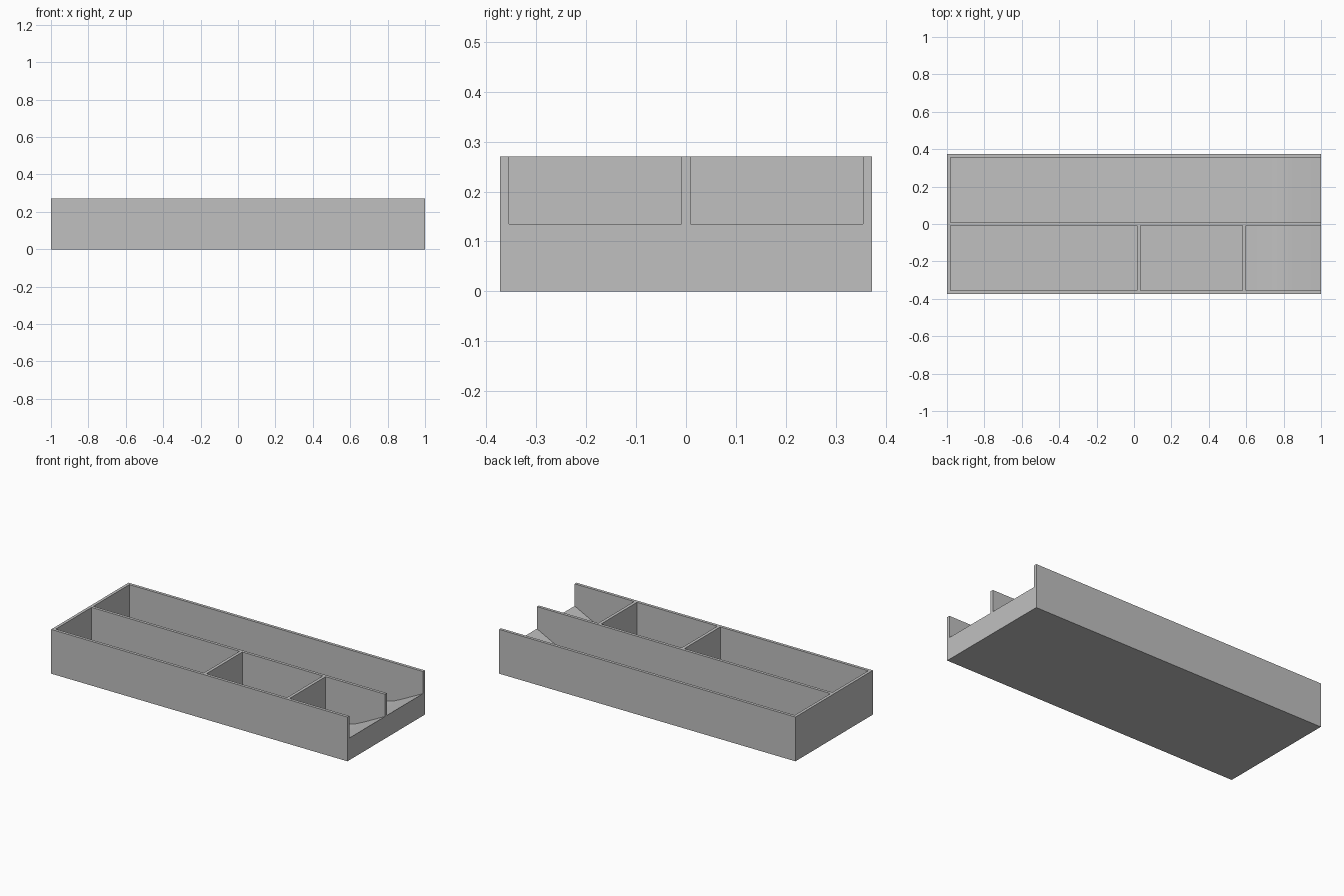
import bpy
import bmesh

if "Cube" in bpy.data.objects:
    bpy.data.objects.remove(bpy.data.objects["Cube"])

LENGTH, HALF_Y, HEIGHT = 2.0, 0.373, 0.27
FLOOR, LIP = 0.018, 0.135

grey = bpy.data.materials.new("grey")
grey.diffuse_color = (0.53, 0.53, 0.53, 1)
grey.use_nodes = True
grey.node_tree.nodes["Principled BSDF"].inputs["Base Color"].default_value = grey.diffuse_color


def prism(name, profile, y0, y1):
    """Extrude an (x, z) profile from y0 to y1."""
    bm = bmesh.new()
    face = bm.faces.new([bm.verts.new((x, y0, z)) for x, z in profile])
    out = bmesh.ops.extrude_face_region(bm, geom=[face])
    verts = [g for g in out["geom"] if isinstance(g, bmesh.types.BMVert)]
    bmesh.ops.translate(bm, verts=verts, vec=(0, y1 - y0, 0))
    bmesh.ops.recalc_face_normals(bm, faces=bm.faces)
    mesh = bpy.data.meshes.new(name)
    bm.to_mesh(mesh)
    bm.free()
    mesh.materials.append(grey)
    obj = bpy.data.objects.new(name, mesh)
    bpy.context.collection.objects.link(obj)
    return obj


def box_profile(x0, x1):
    return [(x0, FLOOR), (x1, FLOOR), (x1, 0.4), (x0, 0.4)]


def ramp_profile(x0):
    # floor that sweeps up to the lip at the open end
    return [(x0, FLOOR), (0.73, FLOOR), (0.80, 0.036), (0.86, 0.064),
            (1.0, LIP), (1.1, LIP), (1.1, 0.4), (x0, 0.4)]


# Solid tray block
tray = prism("tray", [(-1, 0), (1, 0), (1, HEIGHT), (-1, HEIGHT)], -HALF_Y, HALF_Y)

# Compartments: one long at the back, three at the front
compartments = [
    ("long_compartment", ramp_profile(-0.982), 0.009, 0.355),
    ("left_compartment", box_profile(-0.982, 0.017), -0.355, -0.009),
    ("middle_compartment", box_profile(0.036, 0.579), -0.355, -0.009),
    ("scoop_compartment", ramp_profile(0.598), -0.355, -0.009),
]
bpy.context.view_layer.objects.active = tray
for name, profile, y0, y1 in compartments:
    cutter = prism(name, profile, y0, y1)
    mod = tray.modifiers.new(name, "BOOLEAN")
    mod.operation, mod.solver, mod.object = "DIFFERENCE", "EXACT", cutter
    bpy.ops.object.modifier_apply(modifier=mod.name)
    bpy.data.objects.remove(cutter)

# Smooth ramps, crisp walls
tray.select_set(True)
bpy.ops.object.shade_smooth_by_angle(angle=0.52)
